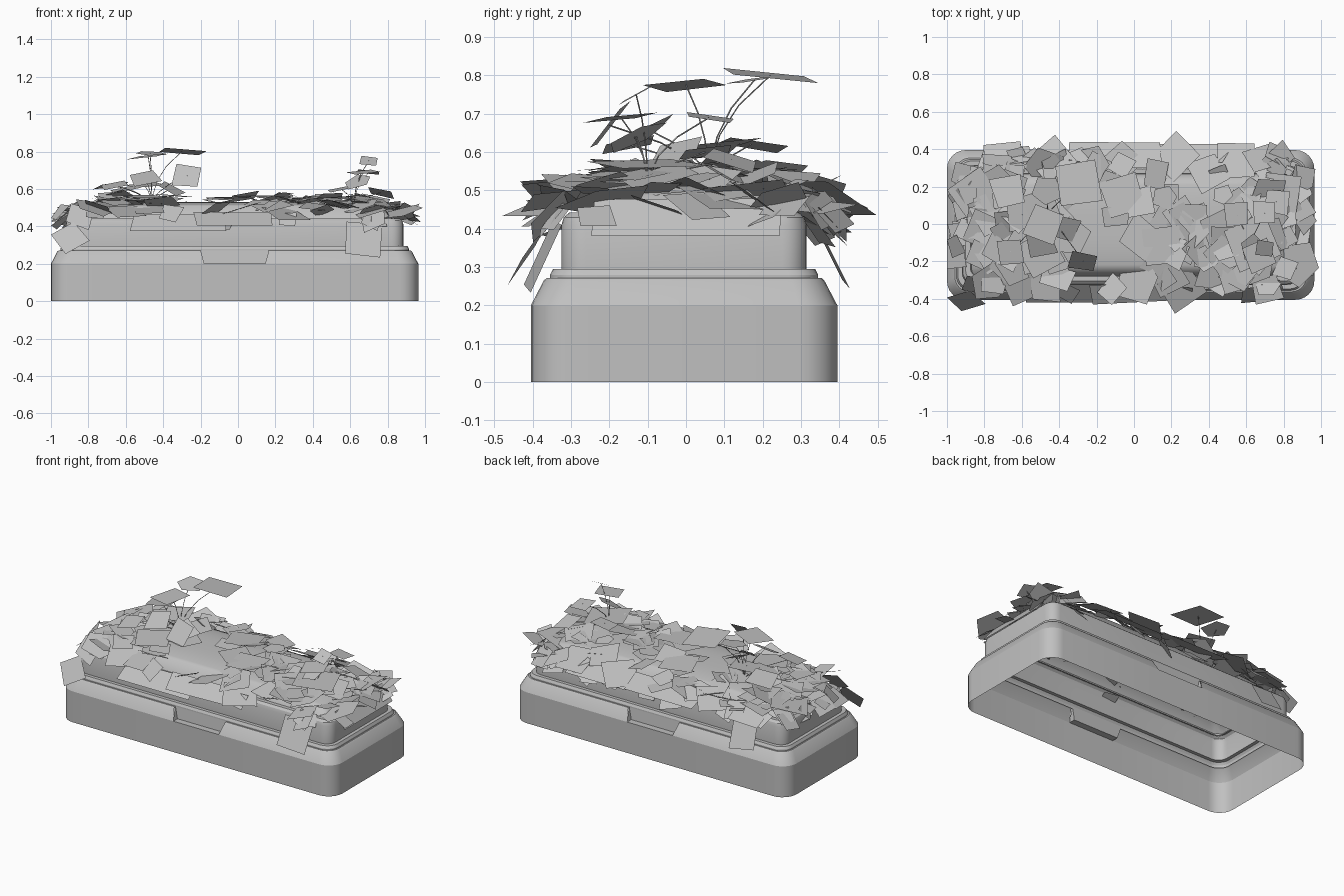
import bpy, bmesh, math, random
from mathutils import Vector, Euler

cube = bpy.data.objects.get("Cube")
if cube:
    bpy.data.objects.remove(cube)
random.seed(11)

CX, CY = -0.018, -0.005      # planter centre
HX, HY = 0.982, 0.40         # planter half sizes
NOTCH_Z, LIP_Z = 0.2, 0.272  # notch bottom and skirt top


def material(name, value):
    m = bpy.data.materials.new(name)
    m.use_nodes = True
    col = (value, value, value, 1)
    m.diffuse_color = col
    m.node_tree.nodes["Principled BSDF"].inputs["Base Color"].default_value = col
    return m


GREY = material("plain grey", 0.53)


def finish(name, bm, smooth=None):
    mesh = bpy.data.meshes.new(name)
    bm.to_mesh(mesh)
    bm.free()
    mesh.materials.append(GREY)
    ob = bpy.data.objects.new(name, mesh)
    bpy.context.collection.objects.link(ob)
    if smooth:
        bpy.ops.object.select_all(action="DESELECT")
        bpy.context.view_layer.objects.active = ob
        ob.select_set(True)
        bpy.ops.object.shade_smooth_by_angle(angle=math.radians(smooth))


def notch_ends(z):
    """Left and right x of the slanted notch at a height."""
    t = max(0, min(1, (z - NOTCH_Z) / (LIP_Z - NOTCH_Z)))
    return -0.18 - 0.02 * t, 0.145 + 0.02 * t


def ring(bm, inset, z, steps=6):
    """Rounded rectangle inset from the outer wall, split at the notch on the long sides."""
    r = 0.1 - 0.45 * inset
    left, right = notch_ends(z)
    points = []
    for q, (sx, sy) in enumerate([(1, 1), (-1, 1), (-1, -1), (1, -1)]):
        for i in range(steps + 1):
            a = (q + i / steps) * math.pi / 2
            points.append((CX + sx * (HX - inset - r) + r * math.cos(a),
                           CY + sy * (HY - inset - r) + r * math.sin(a)))
        if q == 0:
            points += [(right, CY + HY - inset), (left, CY + HY - inset)]
        if q == 2:
            points += [(left, CY - HY + inset), (right, CY - HY + inset)]
    return [bm.verts.new((x, y, z)) for x, y in points]


def loft(name, profile, notched):
    bm = bmesh.new()
    rings = [ring(bm, *p) for p in profile]
    n = len(rings[0])
    for a, b in zip(rings, rings[1:]):
        for i in range(n):
            j = (i + 1) % n
            middle = abs(a[i].co.x) < 0.3 and abs(a[j].co.x) < 0.3
            if not (notched and middle and a[i].co.z > NOTCH_Z - 0.001):
                bm.faces.new((a[i], a[j], b[j], b[i]))
    finish(name, bm, 22)


# Hollow planter: notched lower skirt, and upper tray with a rolled rim
loft("base_skirt", [(0, 0), (0, NOTCH_Z), (0.034, 0.265), (0.042, LIP_Z), (0.05, LIP_Z),
                    (0.05, 0.262)], True)
loft("upper_tray", [(0.05, 0.262), (0.05, 0.28), (0.058, 0.295), (0.08, 0.295), (0.08, 0.41),
                    (0.086, 0.43), (0.1, 0.442), (0.125, 0.442), (0.135, 0.42)], False)

# Recessed tab, shelf and cheeks that close the notch on both long sides
for name, side in (("front_tab", -1), ("back_tab", 1)):
    bm = bmesh.new()
    layers = []
    for top_inset, low_inset in ((0.042, 0), (0.05, 0.042)):
        lt, rt = notch_ends(LIP_Z)
        lb, rb = notch_ends(NOTCH_Z)
        layers.append([bm.verts.new((x, CY + side * (HY - inset), z)) for x, z, inset in
                       [(lt, LIP_Z, top_inset), (lb, NOTCH_Z, low_inset),
                        (rb, NOTCH_Z, low_inset), (rt, LIP_Z, top_inset)]])
    outer, inner = layers
    bm.faces.new(inner if side < 0 else inner[::-1])
    for i in range(3):
        bm.faces.new((outer[i], inner[i], inner[i + 1], outer[i + 1]))
    finish(name, bm)


# Mossy mound that fills the tray, its border tucked under the rim
def mound(x, y):
    u, v = min(1, abs(x - CX) / 0.97), min(1, abs(y - CY) / 0.42)
    return 0.425 + 0.105 * (1 - u ** 5) * (1 - v ** 3)


bm = bmesh.new()
bmesh.ops.create_grid(bm, x_segments=36, y_segments=18, size=1)
for v in bm.verts:
    v.co.x = CX + v.co.x * 0.855
    v.co.y = CY + v.co.y * 0.275
    v.co.z = 0.425 if v.is_boundary else mound(v.co.x, v.co.y)
finish("moss_mound", bm, 60)


# Flat leaf cards
def card(bm, centre, size, rot, sides=4, ratio=1.0, jitter=0.15):
    mat = Euler(rot).to_matrix()
    verts = []
    for i in range(sides):
        a = math.tau * (i + 0.5) / sides
        r = size * 0.7 * (1 + random.uniform(-jitter, jitter))
        p = Vector(centre) + mat @ Vector((r * math.cos(a), r * ratio * math.sin(a), 0))
        p.x = max(-1, min(1, p.x))
        verts.append(bm.verts.new(p))
    bm.faces.new(verts)


def lean(x, y):
    """Tilt that follows the slope of the planting."""
    u, v = (x - CX) / 0.95, (y - CY) / 0.42
    return (-0.1 * v - 0.55 * v ** 3, 0.5 * u ** 5)


bm = bmesh.new()
for i in range(215):
    x, y = random.uniform(-0.92, 0.9), random.uniform(-0.36, 0.35)
    if abs(x) > 0.78 and abs(y) > 0.24:
        continue
    if -0.4 < x < 0.45 and random.random() < 0.55:
        continue
    tx, ty = lean(x, y)
    z = mound(x, y) + random.uniform(0, 0.035)
    card(bm, (x, y, z), random.uniform(0.09, 0.19),
         (tx + random.gauss(0, 0.16), ty + random.gauss(0, 0.16), random.uniform(0, 6.28)),
         random.choice((4, 4, 4, 5)), random.uniform(0.7, 1.1))
finish("ground_leaves", bm)

# Broad leaves lying on the mound
bm = bmesh.new()
for x, y, z, size, turn in [(-0.06, 0.15, 0.55, 0.2, 0.3), (0.15, -0.12, 0.56, 0.2, 0.1),
                            (0.63, -0.1, 0.57, 0.24, 0.4), (-0.5, -0.16, 0.56, 0.2, 0.5),
                            (0.22, 0.36, 0.48, 0.2, 0.8), (-0.44, 0.34, 0.49, 0.2, 0.7),
                            (0.55, 0.34, 0.48, 0.2, 0), (-0.7, 0.34, 0.47, 0.2, 0.1),
                            (0.25, -0.34, 0.47, 0.2, 0.6), (-0.6, -0.33, 0.48, 0.18, 0.4),
                            (-0.85, 0.15, 0.5, 0.22, 0.6), (0.85, 0.1, 0.48, 0.18, 0.5)]:
    tx, ty = lean(x, y)
    card(bm, (x, y, z), size, (tx, ty, turn), jitter=0.06)
finish("broad_leaves", bm)

# Drooping leaves over the edges: single leaves, then long flaps
bm = bmesh.new()
for x, y, z, size, rot, ratio in [
        (0.67, -0.375, 0.33, 0.19, (1.15, 0.1, 0.1), 1), (-0.9, -0.41, 0.34, 0.15, (0.9, -0.5, 0.3), 1),
        (-0.68, 0.38, 0.33, 0.17, (-1.1, 0.1, 0.1), 1), (-0.32, -0.37, 0.42, 0.5, (0.75, 0, 0), 0.26),
        (-0.02, -0.37, 0.44, 0.42, (0.6, 0, 0.05), 0.3), (0.35, 0.37, 0.45, 0.45, (-0.45, 0, 0), 0.3),
        (-0.1, 0.37, 0.46, 0.5, (-0.4, 0, 0), 0.3), (0.9, 0, 0.43, 0.12, (0, 0.9, 0), 4)]:
    card(bm, (x, y, z), size, rot, 4, ratio, 0.05)
for i in range(22):
    side = random.choice((-1, 1))
    x = random.uniform(-0.85, 0.8)
    card(bm, (x, side * random.uniform(0.32, 0.38), random.uniform(0.4, 0.47)),
         random.uniform(0.08, 0.14), (-side * random.uniform(0.4, 1), random.gauss(0, 0.2),
                                      random.uniform(-0.7, 0.7)))
for i in range(14):
    side = random.choice((-1, 1))
    card(bm, (CX + side * random.uniform(0.86, 0.95), random.uniform(-0.28, 0.28), random.uniform(0.42, 0.48)),
         random.uniform(0.08, 0.13), (random.gauss(0, 0.2), side * random.uniform(0.3, 0.8),
                                      random.uniform(-0.7, 0.7)))
finish("drooping_leaves", bm)

# Tall shoots: each raised leaf gets a thin curved stem from its root
shoots = {
    "left_shoot": ((0.62, -0.1), [
        (0.70, -0.13, 0.75, 0.09, 0.5, 0.1), (0.67, -0.17, 0.69, 0.14, 0.08, -0.1),
        (0.64, -0.13, 0.64, 0.11, 0.5, -0.1), (0.7, 0.06, 0.69, 0.12, -0.15, 0.1),
        (0.55, 0.05, 0.6, 0.13, 0.1, -0.2), (0.76, 0.12, 0.58, 0.13, -0.3, 0.2)]),
    "right_shoot": ((-0.46, 0.06), [
        (-0.3, 0.22, 0.8, 0.23, -0.1, 0.08), (-0.48, 0.0, 0.775, 0.17, 0.1, -0.1),
        (-0.47, 0.18, 0.79, 0.13, 0.15, 0), (-0.5, -0.1, 0.66, 0.15, 0.45, -0.2),
        (-0.27, -0.2, 0.67, 0.14, 0.9, 0.1), (-0.5, 0.09, 0.62, 0.16, 0.1, -0.1),
        (-0.67, 0.17, 0.62, 0.16, -0.15, -0.1), (-0.66, -0.15, 0.62, 0.12, 0.2, -0.2),
        (-0.36, -0.03, 0.6, 0.12, 0.2, 0.5), (-0.6, 0.05, 0.6, 0.15, 0.1, -0.2)]),
}
for name, (root, leaves) in shoots.items():
    bm = bmesh.new()
    stems = bpy.data.curves.new(name + "_stems", "CURVE")
    stems.dimensions = "3D"
    stems.bevel_depth = 0.002
    stems.bevel_resolution = 0
    for x, y, z, size, tx, ty in leaves:
        card(bm, (x, y, z), size, (tx, ty, random.uniform(-0.4, 0.4)), random.choice((4, 4, 5)))
        line = stems.splines.new("POLY")
        line.points.add(4)
        for i, p in enumerate(line.points):
            t = i / 4
            bend = t ** 2.5
            p.co = (root[0] + (x - root[0]) * bend, root[1] + (y - root[1]) * bend,
                    0.49 + (z - 0.49) * t, 1)
    stems.materials.append(GREY)
    bpy.context.collection.objects.link(bpy.data.objects.new(name + "_stems", stems))
    finish(name + "_leaves", bm)
